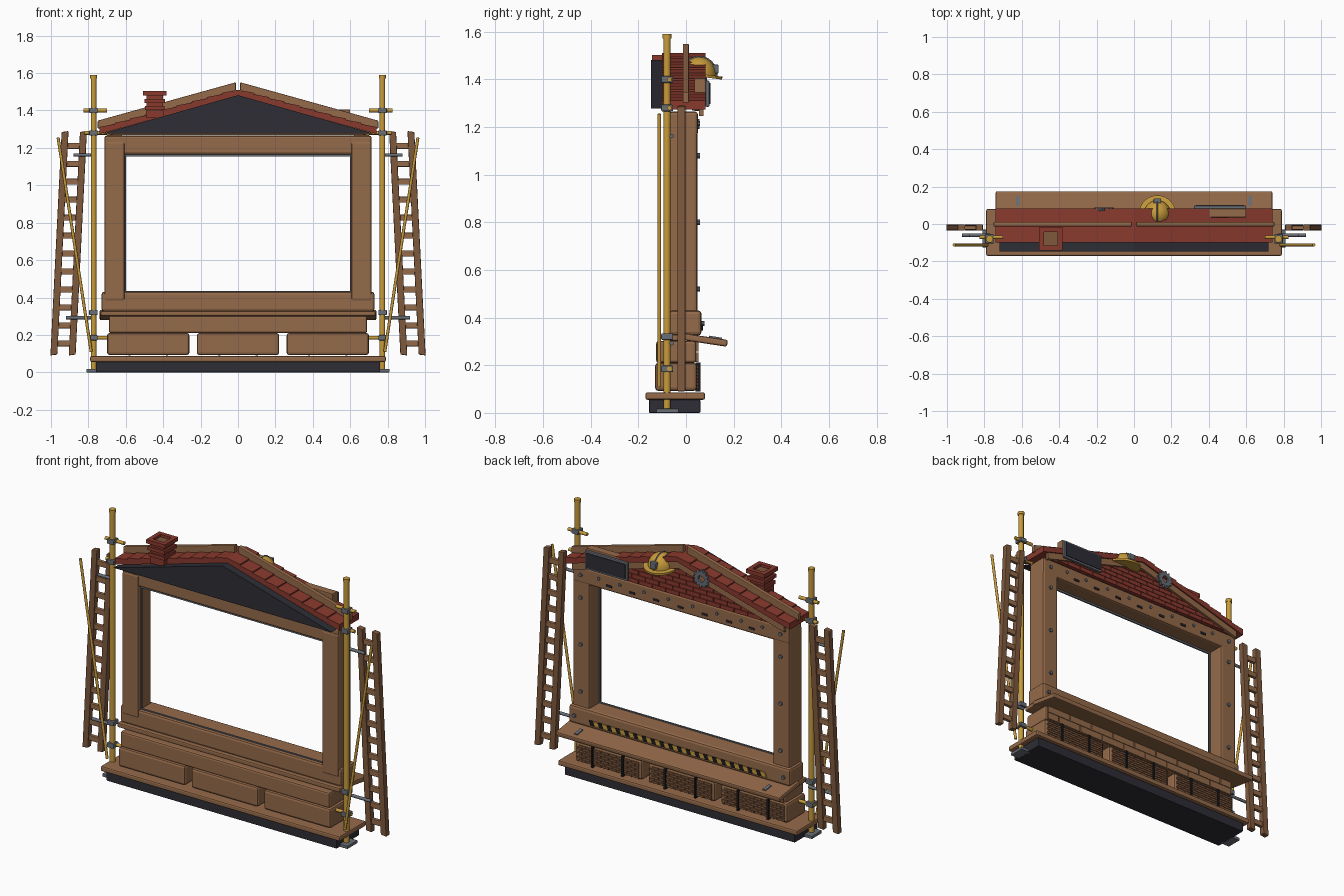
import bpy, bmesh, math
from mathutils import Matrix, Vector

if "Cube" in bpy.data.objects:
    bpy.data.objects.remove(bpy.data.objects["Cube"])


def material(name, rgb):
    m = bpy.data.materials.new(name)
    m.diffuse_color = (*rgb, 1)
    m.use_nodes = True
    m.node_tree.nodes["Principled BSDF"].inputs["Base Color"].default_value = m.diffuse_color
    return m


WOOD = material("wood brown", (0.30, 0.145, 0.068))
DARKWOOD = material("dark wood", (0.21, 0.10, 0.048))
RED = material("brick red", (0.25, 0.042, 0.027))
YELLOW = material("safety yellow", (0.58, 0.33, 0.045))
NAVY = material("dark slate", (0.026, 0.026, 0.036))
STEEL = material("steel grey", (0.14, 0.155, 0.18))
BLACK = material("black rubber", (0.012, 0.012, 0.014))


def box(bm, x0, x1, y0, y1, z0, z1, rot=None):
    mid = Vector(((x0 + x1) / 2, (y0 + y1) / 2, (z0 + z1) / 2))
    m = Matrix.Translation(mid) @ (rot or Matrix()) @ Matrix.Diagonal((x1 - x0, y1 - y0, z1 - z0, 1))
    bmesh.ops.create_cube(bm, size=1, matrix=m)


def rod(bm, a, b, r, n=14):
    a, b = Vector(a), Vector(b)
    d = b - a
    m = Matrix.Translation((a + b) / 2) @ d.to_track_quat('Z', 'Y').to_matrix().to_4x4()
    bmesh.ops.create_cone(bm, cap_ends=True, segments=n, radius1=r, radius2=r, depth=d.length, matrix=m)


def prism(bm, pts, y0, y1):
    lo = [bm.verts.new((x, y0, z)) for x, z in pts]
    hi = [bm.verts.new((x, y1, z)) for x, z in pts]
    bm.faces.new(lo)
    bm.faces.new(hi[::-1])
    for i in range(len(pts)):
        j = (i + 1) % len(pts)
        bm.faces.new((lo[j], lo[i], hi[i], hi[j]))


def finish(name, bm, mat, bevel=0, mirror=False, smooth=False):
    bmesh.ops.recalc_face_normals(bm, faces=bm.faces[:])
    me = bpy.data.meshes.new(name)
    bm.to_mesh(me)
    bm.free()
    me.materials.append(mat)
    ob = bpy.data.objects.new(name, me)
    bpy.context.collection.objects.link(ob)
    if bevel:
        mod = ob.modifiers.new("bevel", 'BEVEL')
        mod.width, mod.segments = bevel, 2
    if mirror:
        ob.modifiers.new("mirror", 'MIRROR').use_mirror_merge = False
    if smooth:
        bpy.ops.object.select_all(action='DESELECT')
        ob.select_set(True)
        bpy.context.view_layer.objects.active = ob
        bpy.ops.object.shade_smooth_by_angle(angle=0.6)
    return ob


def part(name, mat, *boxes, **kw):
    bm = bmesh.new()
    for b in boxes:
        box(bm, *b)
    return finish(name, bm, mat, **kw)


def rods(name, mat, *items, **kw):
    bm = bmesh.new()
    for it in items:
        rod(bm, *it)
    return finish(name, bm, mat, smooth=True, **kw)


# Base, storage blocks and beam
part("base_slab", NAVY, (-.76, .76, -.155, .06, 0, .056), bevel=.004)
part("base_plank", WOOD, (-.79, .79, -.17, .08, .055, .086), bevel=.008)
part("storage_blocks", WOOD, *[(c - .22, c + .22, -.13, .046, .092, .21) for c in (-.48, 0, .48)], bevel=.014)
part("lower_beam", WOOD, (-.69, .69, -.125, .042, .21, .302), bevel=.01)
part("front_sill", WOOD, (-.735, .735, -.09, 0, .302, .328), bevel=.006)

# Stacked slats on the back of the blocks, straps around them
slats, masonry = [], []
for c in (-.48, 0, .48):
    for r in range(7):
        edges = [-.205] + [-.205 + .05 * k + (.025 if r % 2 else .05) for k in range(8)] + [.205]
        for a, b in zip(edges, edges[1:]):
            if b - a > .01:
                slats.append((c + a + .002, c + b - .002, .04, .052, .102 + .014 * r, .113 + .014 * r))
part("block_slats", DARKWOOD, *slats)
part("block_straps", BLACK, *[(c + s - .006, c + s + .006, .04, .06, .09, .212)
                              for c in (-.48, 0, .48) for s in (-.1, .1)])
for r in range(2):
    for k in range(9):
        a, b = -.68 + .16 * k - .08 * r, -.68 + .16 * (k + 1) - .08 * r
        masonry.append((max(a, -.68) + .003, min(b, .68) - .003, .035, .052, .214 + .043 * r, .254 + .043 * r))
part("beam_blocks", WOOD, *masonry)

# Main picture frame
part("frame_bottom", WOOD, (-.73, .73, -.07, .065, .325, .43), bevel=.014)
part("frame_top", WOOD, (-.715, .715, -.07, .05, 1.165, 1.265), bevel=.012)
part("frame_posts", WOOD, (.605, .715, -.075, .048, .38, 1.235), bevel=.012, mirror=True)
part("opening_lining", STEEL, (-.607, .607, -.055, -.045, .425, .435), (-.607, .607, -.055, -.045, 1.155, 1.167),
     (-.609, -.599, -.055, -.045, .43, 1.16), (.599, .609, -.055, -.045, .43, 1.16))

# Tilted ledge with steel straps
tilt = Matrix.Rotation(-.15, 4, 'X')
part("ledge", WOOD, (-.74, .74, -.02, .175, .292, .321, tilt), bevel=.008)
part("ledge_straps", STEEL, (.612, .632, .095, .15, .298, .320, tilt), mirror=True)

# Hazard strip
for name, mat, odd in (("hazard_yellow", YELLOW, 0), ("hazard_black", BLACK, 1)):
    bm = bmesh.new()
    for k in range(odd, 40, 2):
        x = -.58 + .029 * k
        prism(bm, [(x, .345), (x + .029, .345), (x + .041, .373), (x + .012, .373)], .06, .072)
    finish(name, bm, mat)

# Bolts on the back of the frame
bolts = [((.66, .04, z), (.66, .058, z), .011, 10) for z in (.52, .80, 1.08, 1.215)]
bolts += [((.69, .06, .375), (.69, .077, .375), .011, 10)]
bolts += [((x, .04, 1.225), (x, .057, 1.225), .009, 10) for x in (.08, .24, .4, .54)]
rods("frame_bolts", STEEL, *bolts, mirror=True)
part("top_beam_clips", NAVY, *[(x - .018, x + .018, .045, .056, 1.192, 1.204) for x in (.0, .16, .32, .47)], mirror=True)

# Roof: line z(x) is the underside of the roof
S = .278


def under(x):
    return 1.48 - S * x


def slope(bm, x0, x1, a, b, y0, y1, step=0):
    prism(bm, [(x0, under(x0) + a), (x1, under(x1) + a), (x1, under(x1) + b + step), (x0, under(x0) + b)], y0, y1)


bm = bmesh.new()
for k in range(9):
    slope(bm, .0823 * k, .0823 * (k + 1), 0, .03, -.1, .082, .008)
finish("roof_shingles", bm, RED, mirror=True)
bm = bmesh.new()
slope(bm, .012, .75, .03, .074, -.013, .012)
finish("ridge_boards", bm, WOOD, bevel=.004, mirror=True)
bm = bmesh.new()
slope(bm, 0, .70, -.04, 0, .055, .074)
finish("rake_boards", bm, WOOD, mirror=True)
bm = bmesh.new()
prism(bm, [(-.72, 1.278), (.72, 1.278), (0, 1.482)], -.146, -.1)
finish("front_gable_panel", bm, NAVY)

# Brick back gable
bricks = []
for r in range(7):
    z = 1.268 + .027 * r
    w = (1.48 - z - .027) / S
    for k in range(-9, 10):
        a = .09 * k + .045 * (r % 2)
        lo, hi = max(a, -w), min(a + .09, w)
        if hi - lo > .012:
            bricks.append((lo + .002, hi - .002, .035, .062, z, z + .024))
part("gable_bricks", RED, *bricks)
bm = bmesh.new()
prism(bm, [(-.69, 1.27), (.69, 1.27), (0, 1.475)], .025, .052)
finish("gable_mortar", bm, DARKWOOD)

# Chimney with open top
cx, cy = -.445, -.08
part("chimney", RED, *[(cx - h, cx + h, cy - h, cy + h, z, z + .021)
                       for h, z in ((.046, 1.36), (.046, 1.38), (.053, 1.402), (.044, 1.422), (.056, 1.44), (.044, 1.46))])
part("chimney_cap", RED, (cx - .062, cx + .062, cy - .062, cy - .036, 1.48, 1.503),
     (cx - .062, cx + .062, cy + .036, cy + .062, 1.48, 1.503),
     (cx - .062, cx - .036, cy - .036, cy + .036, 1.48, 1.503), (cx + .036, cx + .062, cy - .036, cy + .036, 1.48, 1.503))
part("chimney_flue", DARKWOOD, (cx - .037, cx + .037, cy - .037, cy + .037, 1.475, 1.488))

# Hard hat
hat = Matrix.Translation((.125, .055, 1.418)) @ Matrix.Rotation(-.13, 4, 'X')


def dome(name, mat, sx, sy, sz, brim):
    bm = bmesh.new()
    bmesh.ops.create_uvsphere(bm, u_segments=28, v_segments=14, radius=1)
    bmesh.ops.delete(bm, geom=[v for v in bm.verts if v.co.z < -.01], context='VERTS')
    bmesh.ops.scale(bm, vec=(sx, sy, sz), verts=bm.verts[:])
    if brim:
        rod(bm, (0, 0, -.006), (0, 0, .006), .098, 32)
    bm.transform(hat)
    finish(name, bm, mat, smooth=True)


dome("hard_hat", YELLOW, .072, .072, .076, True)
dome("hat_band", STEEL, .012, .077, .081, False)
part("hat_lamp", STEEL, (.105, .145, .11, .137, 1.425, 1.462), bevel=.004)

# Gear
bm = bmesh.new()
gx, gz = -.16, 1.425
ring = [(gx + r * math.cos(math.tau * i / 48), gz + r * math.sin(math.tau * i / 48))
        for i in range(48) for r in [.053 if i % 4 < 2 else .042]]
hole = [(gx + .02 * math.cos(math.tau * i / 48), gz + .02 * math.sin(math.tau * i / 48)) for i in range(48)]
for i in range(48):
    j = (i + 1) % 48
    prism(bm, [ring[i], ring[j], hole[j], hole[i]], .07, .088)
bmesh.ops.remove_doubles(bm, verts=bm.verts[:], dist=1e-5)
finish("gear", bm, STEEL)

# Monitor and its backing
part("monitor_backing", WOOD, (.38, .6, .035, .082, 1.335, 1.405), bevel=.004)
part("monitor_frame", STEEL, (.32, .6, .082, .098, 1.285, 1.395), bevel=.004)
part("monitor_screen", NAVY, (.332, .588, .09, .102, 1.296, 1.384))

# Scaffold poles, stubs and braces
rods("scaffold_poles", YELLOW, ((.772, -.08, .015), (.772, -.08, 1.59), .0155),
     ((.772, -.08, 1.572), (.772, -.08, 1.59), .019), mirror=True)
rods("scaffold_stubs", YELLOW, *[((.70, -.07, z), (x, -.07, z), .010) for z, x in ((1.40, .825), (1.28, .82), (.185, .80))],
     mirror=True)
rods("diagonal_braces", YELLOW, ((.785, -.112, .11), (.962, -.112, 1.255), .008), mirror=True)
rods("ladder_ties", STEEL, ((.77, -.06, .292), (.92, -.06, .292), .009), ((.78, -.06, 1.162), (.88, -.06, 1.162), .009),
     mirror=True)
part("scaffold_clamps", STEEL, *[(.75, .796, -.104, -.054, z - .014, z + .014) for z in (.185, .32, 1.28, 1.40)],
     bevel=.005, mirror=True)
part("foot_plates", STEEL, (.74, .81, -.125, -.03, 0, .018), bevel=.003, mirror=True)

# Leaning ladders
bm = bmesh.new()
for x in (.0, .098):
    prism(bm, [(.868 + x, .095), (.905 + x, .09), (.845 + x, 1.285), (.808 + x, 1.29)], -.036, -.002)
finish("ladder_rails", bm, DARKWOOD, bevel=.004, mirror=True)
rungs = []
for k in range(12):
    z = .155 + .096 * k
    x = .887 - .05 * (z - .09)
    rungs.append((x, x + .098, -.03, -.009, z - .016, z + .016))
part("ladder_rungs", WOOD, *rungs, bevel=.003, mirror=True)
